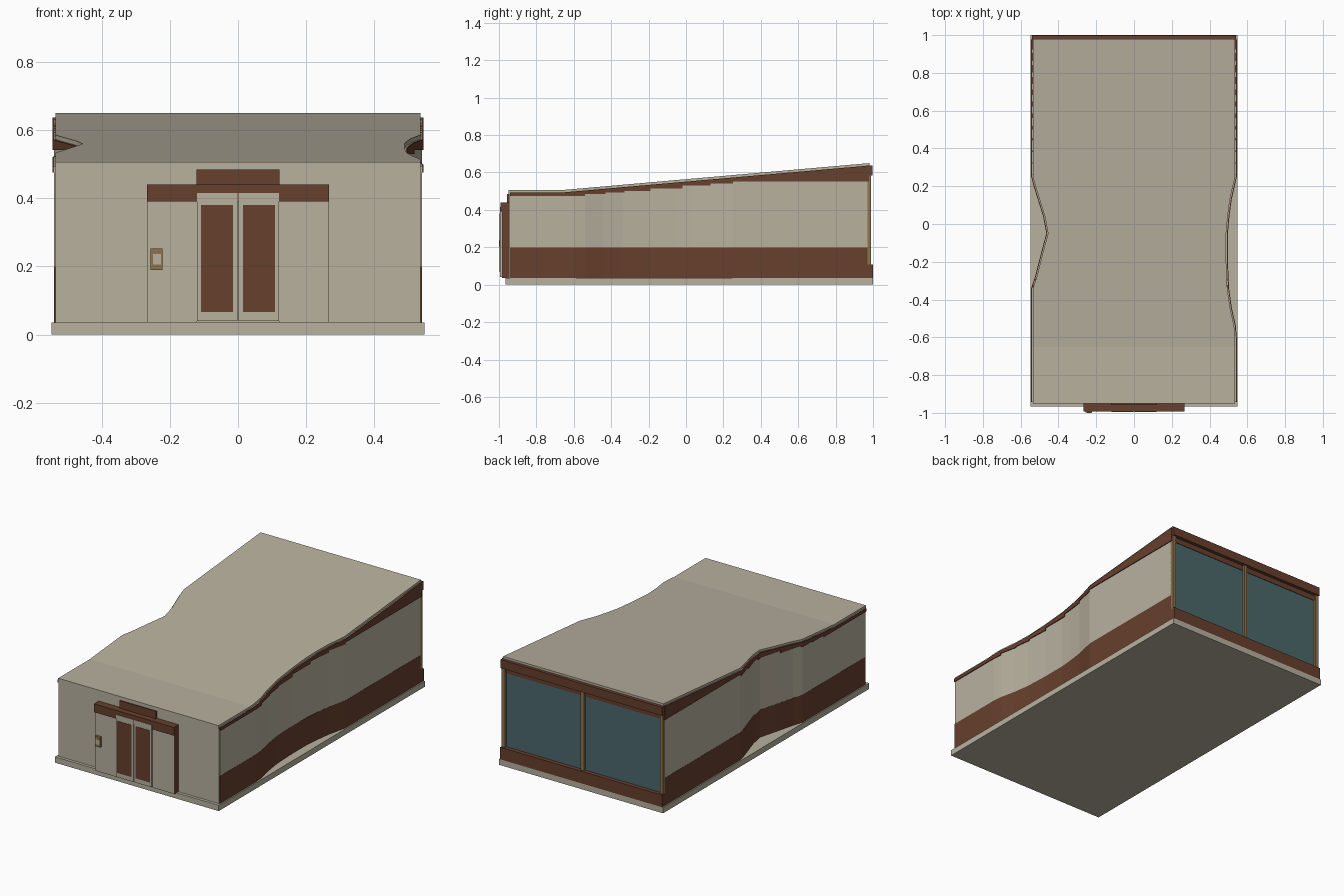
import bpy
import bmesh

cube = bpy.data.objects.get("Cube")
if cube:
    bpy.data.objects.remove(cube, do_unlink=True)


def material(name, rgb):
    m = bpy.data.materials.new(name)
    m.use_nodes = True
    m.diffuse_color = (*rgb, 1)
    m.node_tree.nodes["Principled BSDF"].inputs["Base Color"].default_value = (*rgb, 1)
    return m


cream = material("cream panel", (0.48, 0.44, 0.345))
brown = material("dark brown", (0.135, 0.05, 0.026))
glass = material("teal glass", (0.07, 0.14, 0.15))
tan = material("tan trim", (0.27, 0.17, 0.075))


def finish(name, bm, mat):
    bmesh.ops.recalc_face_normals(bm, faces=bm.faces)
    mesh = bpy.data.meshes.new(name)
    bm.to_mesh(mesh)
    bm.free()
    mesh.materials.append(mat)
    ob = bpy.data.objects.new(name, mesh)
    bpy.context.collection.objects.link(ob)
    return ob


def box(name, x, y, z, mat):
    """Box from (min, max) pairs on each axis."""
    bm = bmesh.new()
    bmesh.ops.create_cube(bm, size=1)
    for v in bm.verts:
        v.co = [r[0] if c < 0 else r[1] for c, r in zip(v.co, (x, y, z))]
    return finish(name, bm, mat)


def lerp(points, y):
    """Piecewise linear lookup in (y, value) points."""
    for (y0, a), (y1, b) in zip(points, points[1:]):
        if y <= y1:
            return a + (b - a) * max(0, y - y0) / (y1 - y0)
    return points[-1][1]


# Plan outline of each long side and the roof height along the length
LEFT = [(-0.95, 0.535), (-0.6, 0.535), (-0.54, 0.53), (-0.44, 0.508), (-0.34, 0.494),
        (-0.2, 0.488), (-0.05, 0.488), (0.04, 0.496), (0.13, 0.508), (0.25, 0.535), (1, 0.535)]
RIGHT = [(-0.95, -0.535), (-0.34, -0.535), (-0.28, -0.515), (-0.15, -0.482), (-0.05, -0.455),
         (0.04, -0.472), (0.13, -0.5), (0.2, -0.522), (0.25, -0.535), (1, -0.535)]
TOP = [(-0.95, 0.507), (-0.65, 0.507), (0.98, 0.65)]
ROOF = 0.013
STATIONS = sorted({p[0] for line in (LEFT, RIGHT, TOP) for p in line if abs(p[0]) < 0.9})


def loft(name, ys, low, high, grow, mat):
    """Solid across the whole plan between two height functions."""
    bm = bmesh.new()
    rings = []
    for y in ys:
        a, b = lerp(RIGHT, y) - grow, lerp(LEFT, y) + grow
        rings.append([bm.verts.new(c) for c in
                      ((a, y, low(y)), (b, y, low(y)), (b, y, high(y)), (a, y, high(y)))])
    for r, s in zip(rings, rings[1:]):
        for i in range(4):
            j = (i + 1) % 4
            bm.faces.new((r[i], r[j], s[j], s[i]))
    bm.faces.new(rings[0])
    bm.faces.new(rings[-1])
    return finish(name, bm, mat)


def roof_top(y):
    return lerp(TOP, y)


def roof_under(y):
    return lerp(TOP, y) - ROOF


# Slab, walls and roof
box("floor_slab", (-0.547, 0.547), (-0.965, 1), (0, 0.035), cream)
body = [-0.942] + STATIONS + [0.97]
loft("lower_wall", body, lambda y: 0.035, lambda y: 0.2, 0.005, brown)
loft("upper_wall", body, lambda y: 0.2, roof_under, 0.004, cream)
loft("roof", [-0.947] + STATIONS + [0.98], roof_top and roof_under, roof_top, 0, cream)

# Stepped brown band under the eaves
edges = [-0.942, -0.54, -0.43, -0.33, -0.19, -0.02, 0.13, 0.25, 0.978]
drops = [0.475, 0.486, 0.492, 0.5, 0.515, 0.53, 0.542, 0.553]
for y0, y1, drop in zip(edges, edges[1:], drops):
    ys = [y0] + [s for s in STATIONS if y0 < s < y1] + [y1]
    loft("eaves_band", ys, lambda y: drop, roof_under, 0.009, brown)

# Front wall and its fascia
box("front_wall", (-0.535, 0.535), (-0.947, -0.93), (0.035, 0.485), cream)
box("front_fascia", (-0.535, 0.535), (-0.95, -0.93), (0.485, 0.507), cream)

# Back window, beams and posts
box("back_window", (-0.53, 0.53), (0.96, 0.975), (0.1, 0.59), glass)
box("back_sill", (-0.54, 0.54), (0.96, 1), (0.035, 0.108), brown)
box("back_beam", (-0.54, 0.54), (0.96, 0.998), (0.585, 0.636), brown)
for x in (-0.528, 0, 0.528):
    box("window_post", (x - 0.011, x + 0.011), (0.96, 0.988), (0.108, 0.585), tan)

# Entrance surround
box("entrance_header", (-0.267, 0.267), (-0.992, -0.94), (0.39, 0.44), brown)
box("entrance_upper_panel", (-0.122, 0.122), (-0.957, -0.94), (0.44, 0.485), brown)
for s in (-1, 1):
    outer, inner = sorted((s * 0.265, s * 0.12)), sorted((s * 0.12, s * 0.002))
    box("entrance_side", outer, (-0.982, -0.94), (0.035, 0.39), brown)
    box("entrance_side_panel", outer, (-0.985, -0.982), (0.035, 0.39), cream)
    # Door leaf with dark pane
    box("door_leaf", inner, (-0.994, -0.94), (0.04, 0.415), cream)
    box("door_pane", sorted((s * 0.109, s * 0.014)), (-0.996, -0.99), (0.067, 0.38), brown)

# Entry keypad
box("keypad", (-0.256, -0.222), (-0.998, -0.98), (0.19, 0.252), tan)
box("keypad_screen", (-0.25, -0.226), (-1, -0.995), (0.205, 0.236), cream)
